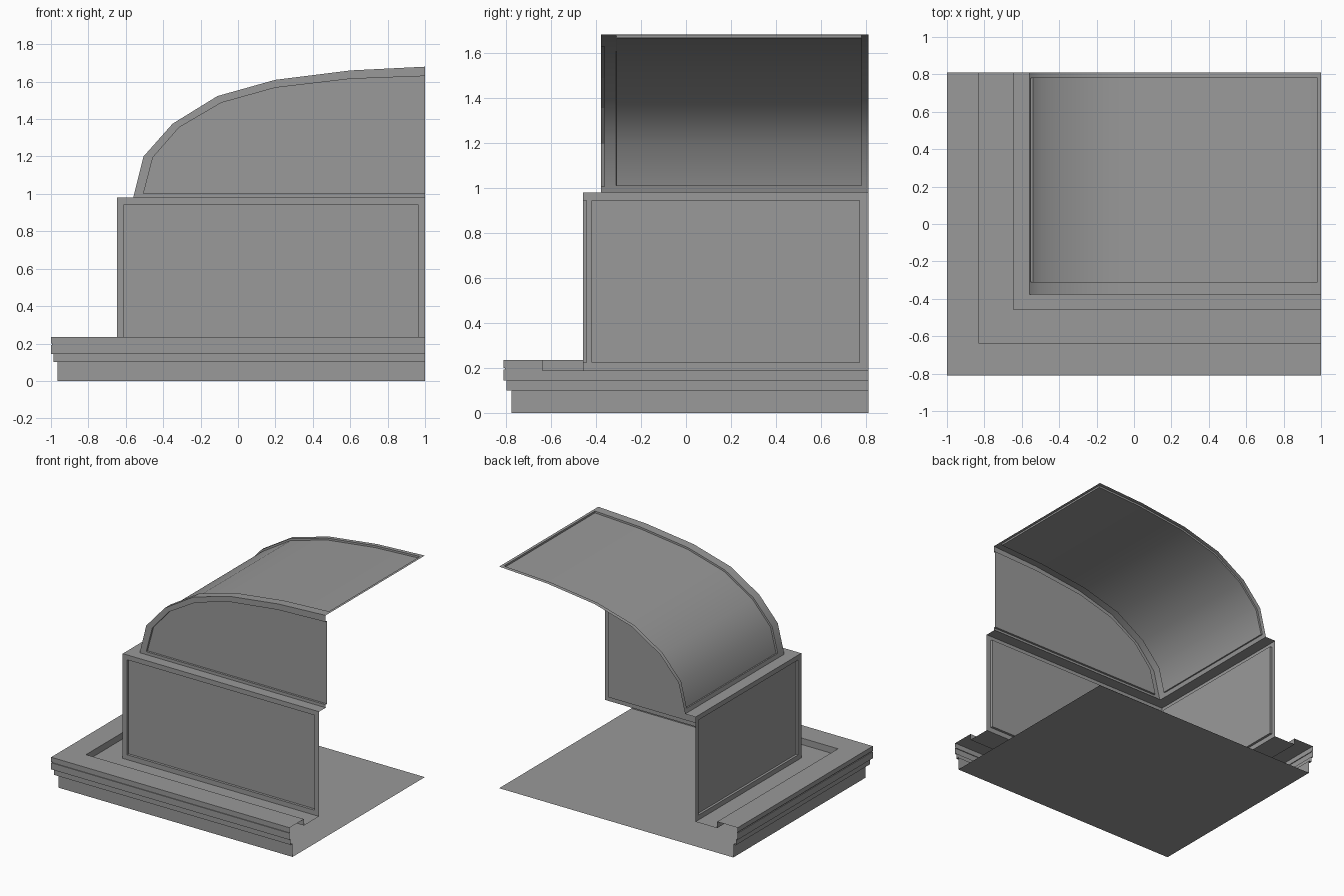
import bpy, bmesh

if "Cube" in bpy.data.objects:
    bpy.data.objects.remove(bpy.data.objects["Cube"])

BACK, RIGHT = 0.81, 1.0

# Dark grey surface
grey = bpy.data.materials.new("dark_grey")
grey.diffuse_color = (0.32, 0.32, 0.32, 1)
grey.use_nodes = True
grey.node_tree.nodes["Principled BSDF"].inputs["Base Color"].default_value = grey.diffuse_color


def finish(name, bm, smooth=False):
    me = bpy.data.meshes.new(name)
    bm.to_mesh(me)
    bm.free()
    me.materials.append(grey)
    ob = bpy.data.objects.new(name, me)
    bpy.context.collection.objects.link(ob)
    if smooth:
        bpy.ops.object.select_all(action='DESELECT')
        ob.select_set(True)
        bpy.context.view_layer.objects.active = ob
        bpy.ops.object.shade_smooth_by_angle(angle=0.6)
    return ob


def grid(bm, rows):
    """Skin rows of points; returns faces indexed [row][column]."""
    vs = [[bm.verts.new(p) for p in r] for r in rows]
    return [[bm.faces.new((a[i], a[i + 1], b[i + 1], b[i])) for i in range(len(a) - 1)]
            for a, b in zip(vs, vs[1:])]


def sweep(bm, profile):
    """Run an (inset, z) profile along the left and front sides."""
    return grid(bm, [[(-1 + d, BACK, z), (-1 + d, -BACK + d, z), (RIGHT, -BACK + d, z)]
                     for d, z in profile])


def recess(bm, faces, depth):
    bm.normal_update()
    bmesh.ops.inset_region(bm, faces=faces, thickness=0.0005, depth=-depth,
                           use_even_offset=True, use_boundary=True)


# Stepped plinth with raised rim and sunken walkway
bm = bmesh.new()
sweep(bm, [(0.036, 0), (0.036, 0.1), (0.013, 0.1), (0.013, 0.143), (0, 0.143), (0, 0.193),
           (0.006, 0.193), (0.006, 0.2), (0, 0.2), (0, 0.235), (0.172, 0.235),
           (0.172, 0.186), (0.353, 0.186)])
finish("plinth", bm)

# Bottom sheet
bm = bmesh.new()
x0, y0 = -0.964, -BACK + 0.036
bm.faces.new([bm.verts.new(p) for p in
              ((x0, y0, 0), (x0, BACK, 0), (RIGHT, BACK, 0), (RIGHT, y0, 0))])
finish("bottom", bm)

# Walls with recessed panels and top ledge
bm = bmesh.new()
walls = sweep(bm, [(0.353, 0.186), (0.353, 0.98), (0.44, 0.98)])[0]
for f in walls:
    bm.normal_update()
    bmesh.ops.inset_individual(bm, faces=[f], thickness=0.037, depth=0,
                               use_even_offset=True)
    recess(bm, [f], 0.018)
finish("walls", bm)

# Vault cross-section: outer line and inner frame line
outer = [(-0.56, 0.98), (-0.505, 1.2), (-0.35, 1.375), (-0.11, 1.523),
         (0.2, 1.61), (0.6, 1.66), (1, 1.68)]
inner = [(-0.505, 1.003), (-0.455, 1.195), (-0.315, 1.355), (-0.09, 1.487),
         (0.2, 1.568), (0.6, 1.615), (1, 1.63)]
FRONT, PANEL = -0.378, -0.362

# Arched front with frame and recessed panel
bm = bmesh.new()
o, n = [(1, 0.98)] + outer, [(1, 1.003)] + inner
grid(bm, [[(x, FRONT, z) for x, z in n], [(x, FRONT, z) for x, z in o]])
grid(bm, [[(x, PANEL, z) for x, z in n], [(x, FRONT, z) for x, z in n]])
bm.faces.new([bm.verts.new((x, PANEL, z)) for x, z in reversed(n)])
bmesh.ops.remove_doubles(bm, verts=bm.verts[:], dist=0.0001)
bmesh.ops.recalc_face_normals(bm, faces=bm.faces[:])
finish("arched_front", bm)

# Curved roof with recessed panel
bm = bmesh.new()
line = [outer[0], (-0.5525, 1.01)] + outer[1:-1] + [(0.98, 1.679), outer[-1]]
ys = [FRONT, -0.31, 0.78, BACK]
# rows run front to back, columns follow the curve
faces = grid(bm, [[(x, y, z) for x, z in line] for y in ys])
recess(bm, faces[1][1:-1], 0.014)
finish("curved_roof", bm, smooth=True)
